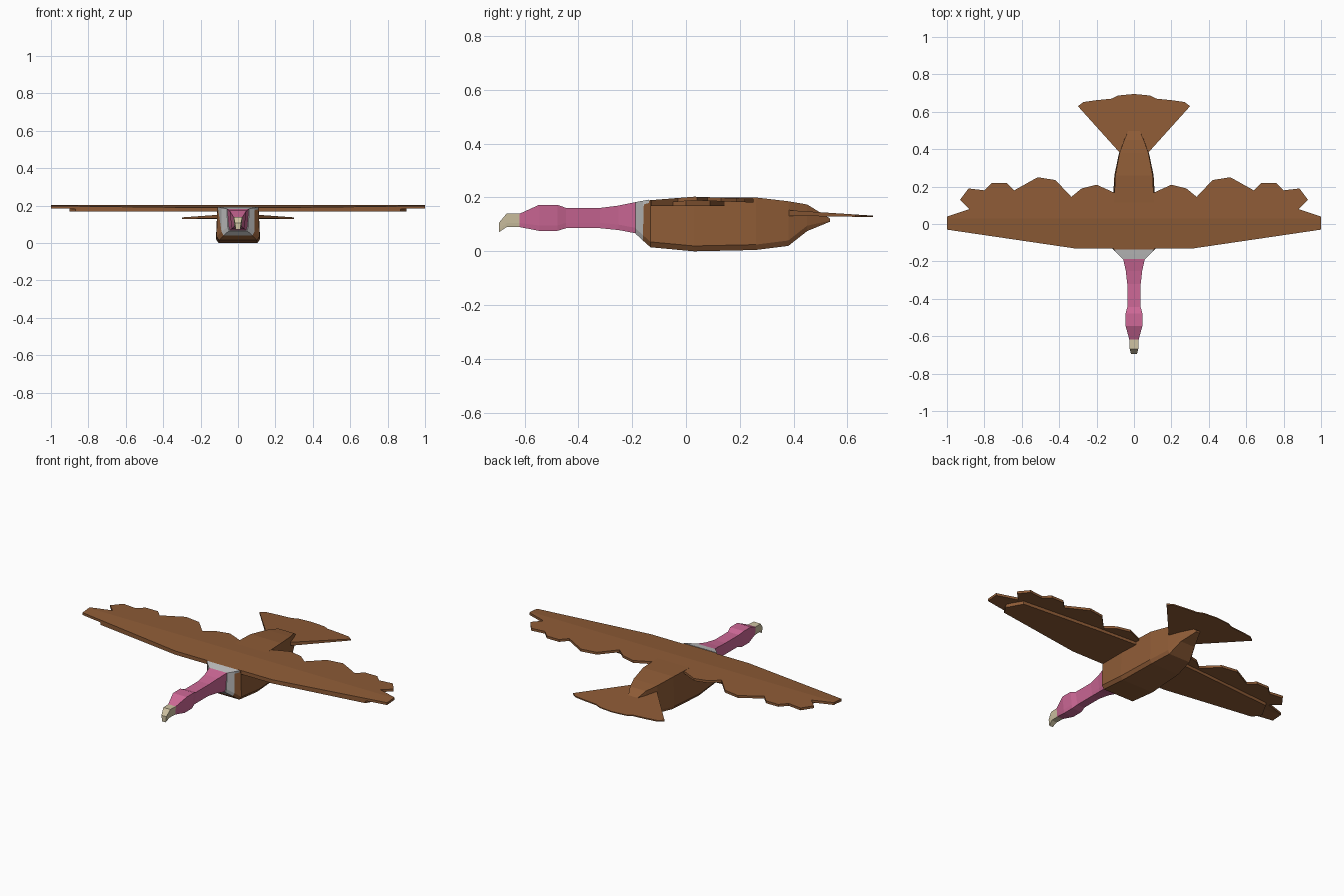
import bpy, bmesh

if "Cube" in bpy.data.objects:
    bpy.data.objects.remove(bpy.data.objects["Cube"])


def material(name, rgb):
    m = bpy.data.materials.new(name)
    m.diffuse_color = (*rgb, 1)
    m.use_nodes = True
    m.node_tree.nodes["Principled BSDF"].inputs["Base Color"].default_value = m.diffuse_color
    return m


BROWN = material("brown feathers", (0.27, 0.105, 0.037))
PINK = material("pink skin", (0.62, 0.14, 0.31))
GREY = material("grey collar", (0.53, 0.53, 0.53))
TAN = material("tan beak", (0.62, 0.54, 0.36))


def finish(bm, name, mat):
    bmesh.ops.recalc_face_normals(bm, faces=bm.faces[:])
    me = bpy.data.meshes.new(name)
    bm.to_mesh(me)
    bm.free()
    me.materials.append(mat)
    ob = bpy.data.objects.new(name, me)
    bpy.context.collection.objects.link(ob)
    return ob


def loft(name, mat, rings):
    """Rings are (y, bottom z, top z, half width top, half width bottom)."""
    bm = bmesh.new()
    prev = None
    for y, z0, z1, wt, wb in rings:
        zc = z0 + min(0.02, (z1 - z0) * 0.3)
        half = [(wt, z1), (wb, zc), (wb * 0.88, z0)]
        pts = half + [(-x, z) for x, z in reversed(half)]
        ring = [bm.verts.new((x, y, z)) for x, z in pts]
        if prev:
            for i in range(6):
                j = (i + 1) % 6
                bm.faces.new((prev[i], prev[j], ring[j], ring[i]))
        else:
            bm.faces.new(ring)
        prev = ring
    bm.faces.new(prev)
    return finish(bm, name, mat)


def plate(name, outline, top, bottom, creases):
    """Mirrored half outline; top and bottom heights are functions of (x, y)."""
    bm = bmesh.new()
    lo = bm.faces.new([bm.verts.new((x, y, 0)) for x, y in outline])
    ext = bmesh.ops.extrude_face_region(bm, geom=[lo], use_keep_orig=True)
    for v in ext["geom"]:
        if isinstance(v, bmesh.types.BMVert):
            v.co.z = 1
    for y in creases:
        bmesh.ops.bisect_plane(bm, geom=bm.verts[:] + bm.edges[:] + bm.faces[:],
                               plane_co=(0, y, 0), plane_no=(0, 1, 0))
    # open the centre line so both halves join
    inner = [f for f in bm.faces if all(abs(v.co.x) < 1e-5 for v in f.verts)]
    bmesh.ops.delete(bm, geom=inner, context="FACES")
    for v in bm.verts:
        v.co.z = (top if v.co.z > 0.5 else bottom)(v.co.x, v.co.y)
    ob = finish(bm, name, BROWN)
    mod = ob.modifiers.new("mirror", "MIRROR")
    mod.use_clip = True
    return ob


# Body, collar, neck with head, beak
loft("body", BROWN, [
    (-0.16, 0.04, 0.186, 0.085, 0.088), (-0.132, 0.015, 0.19, 0.11, 0.115),
    (0.03, 0.0, 0.2, 0.11, 0.118), (0.26, 0.005, 0.2, 0.1, 0.105),
    (0.38, 0.02, 0.186, 0.077, 0.08), (0.45, 0.075, 0.174, 0.052, 0.054),
    (0.535, 0.11, 0.122, 0.014, 0.014)])
loft("collar", GREY, [(-0.187, 0.065, 0.183, 0.06, 0.055),
                      (-0.16, 0.04, 0.188, 0.088, 0.088),
                      (-0.137, 0.07, 0.192, 0.108, 0.09)])
loft("neck_and_head", PINK, [
    (-0.187, 0.067, 0.183, 0.058, 0.05), (-0.25, 0.079, 0.17, 0.044, 0.036),
    (-0.32, 0.086, 0.161, 0.036, 0.028), (-0.445, 0.086, 0.161, 0.036, 0.028),
    (-0.478, 0.076, 0.173, 0.045, 0.036), (-0.545, 0.076, 0.173, 0.045, 0.036),
    (-0.618, 0.09, 0.14, 0.025, 0.022)])
loft("beak", TAN, [(-0.618, 0.09, 0.14, 0.025, 0.022),
                   (-0.667, 0.09, 0.14, 0.023, 0.02),
                   (-0.695, 0.071, 0.106, 0.016, 0.013)])


# Wings: a wide thin layer of feathers over a thicker arm
def wing_top(x, y):
    if y < 0.03:
        return 0.203 + (y - 0.03) * 0.08
    return 0.203 - (y - 0.03) * 0.035


feathers = [(0, -0.13), (0.32, -0.13), (1, -0.03), (1, 0.04), (0.88, 0.08),
            (0.93, 0.13), (0.885, 0.19), (0.8, 0.18), (0.76, 0.22),
            (0.68, 0.22), (0.64, 0.18), (0.515, 0.25), (0.42, 0.235),
            (0.335, 0.145), (0.28, 0.19), (0.2, 0.21), (0.1, 0.165), (0, 0.165)]
plate("wing_feathers", feathers, wing_top,
      lambda x, y: wing_top(x, y) - 0.014, [0.03])
arm = [(0, -0.13), (0.32, -0.13), (0.87, -0.049), (0.9, 0.0), (0.85, 0.09),
       (0.35, 0.13), (0, 0.15)]
plate("wing_arms", arm, lambda x, y: wing_top(x, y) - 0.008,
      lambda x, y: 0.168, [0.03])

# Tail fan, thinner towards its rear edge
tail = [(0, 0.38), (0.075, 0.38), (0.3, 0.63), (0.27, 0.652), (0.2, 0.662),
        (0.12, 0.67), (0.085, 0.687), (0, 0.695)]
plate("tail_fan", tail, lambda x, y: 0.153 - (y - 0.38) * 0.065,
      lambda x, y: 0.132 - (y - 0.38) * 0.015, [])
